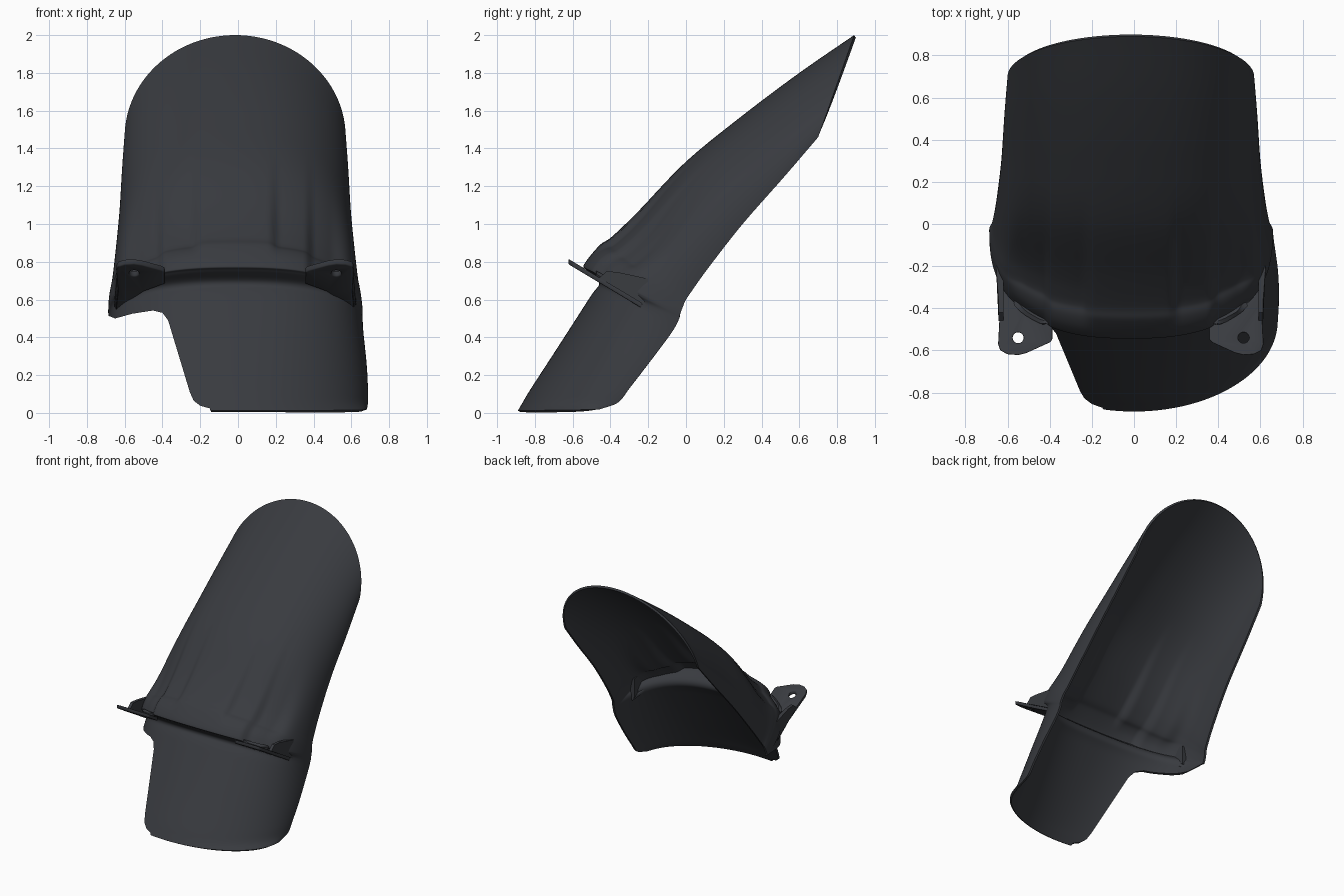
import bpy, bmesh, math

if "Cube" in bpy.data.objects:
    bpy.data.objects.remove(bpy.data.objects["Cube"])

mat = bpy.data.materials.new("dark_plastic")
mat.diffuse_color = (0.04, 0.043, 0.05, 1)
mat.use_nodes = True
mat.node_tree.nodes["Principled BSDF"].inputs["Base Color"].default_value = mat.diffuse_color


def make_object(name, verts, faces):
    me = bpy.data.meshes.new(name)
    me.from_pydata(verts, [], faces)
    ob = bpy.data.objects.new(name, me)
    bpy.context.collection.objects.link(ob)
    me.materials.append(mat)
    return ob


def prism(name, low, high):
    """Solid between two matching outlines."""
    n = len(low)
    faces = [list(range(n))[::-1], list(range(n, 2 * n))]
    faces += [(i, (i + 1) % n, (i + 1) % n + n, i + n) for i in range(n)]
    ob = make_object(name, low + high, faces)
    bm = bmesh.new()
    bm.from_mesh(ob.data)
    bmesh.ops.recalc_face_normals(bm, faces=bm.faces)
    bm.to_mesh(ob.data)
    bm.free()
    return ob


def cut(ob, cutter):
    cutter.hide_render = True
    m = ob.modifiers.new("cut", 'BOOLEAN')
    m.operation, m.solver, m.object = 'DIFFERENCE', 'EXACT', cutter


def finish(ob, angle=35):
    bpy.ops.object.select_all(action='DESELECT')
    ob.select_set(True)
    bpy.context.view_layer.objects.active = ob
    bpy.ops.object.convert(target='MESH')
    bpy.ops.object.shade_smooth_by_angle(angle=math.radians(angle))


def smooth(a, b, x):
    t = min(1, max(0, (x - a) / (b - a)))
    return t * t * (3 - 2 * t)


# Fender sections: crown y,z, side edge y,z, half width, centre x, roundness
stations = [
    (.89, 2.0, .70, 1.46, .585, -.015, 2.0),
    (.60, 1.80, .52, 1.25, .60, -.015, 2.1),
    (.30, 1.575, .30, 1.0, .615, -.015, 2.2),
    (0, 1.33, .12, .77, .637, -.015, 2.3),
    (-.25, 1.07, .02, .63, .655, -.015, 2.4),
    (-.39, .935, -.005, .59, .665, -.015, 2.5),
    (-.46, .885, -.015, .565, .67, -.015, 2.5),
    (-.54, .785, -.025, .54, .673, -.014, 2.5),
    (-.525, .755, -.032, .52, .673, -.013, 2.5),
    (-.46, .69, -.04, .49, .67, -.01, 2.4),
    (-.51, .61, -.08, .42, .672, -.008, 2.3),
    (-.69, .33, -.20, .26, .683, -.002, 2.1),
    (-.82, .13, -.30, .13, .688, 0, 2.0),
    (-.865, .055, -.36, .055, .688, 0, 2.0),
    (-.89, .012, -.46, .018, .682, 0, 2.0),
]


def station(v):
    """Catmull-Rom blend through the sections."""
    i = min(int(v), len(stations) - 2)
    t = v - i
    p1, p2 = stations[i], stations[i + 1]
    p0 = stations[i - 1] if i else [2 * a - b for a, b in zip(p1, p2)]
    p3 = stations[i + 2] if i + 2 < len(stations) else [2 * b - a for a, b in zip(p1, p2)]
    return [b + .5 * t * (c - a + t * (2 * a - 5 * b + 4 * c - d + t * (3 * (b - c) + d - a)))
            for a, b, c, d in zip(p0, p1, p2, p3)]


# Fender shell with raised centre pad and side ridges
steps, nu = 10, 121
rows = (len(stations) - 1) * steps + 1
verts = []
for r in range(rows):
    v = r / steps
    cy, cz, ey, ez, w, cx, p = station(v)
    pad = .028 * smooth(2.4, 4.6, v) * (1 - smooth(5.4, 6.6, v))
    ridge = .03 * smooth(2.2, 5, v) * (1 - smooth(7, 8, v))
    for j in range(nu):
        a = math.pi * (j / (nu - 1) - .5)
        x = math.copysign(abs(math.sin(a)) ** (2 / p), a) * w
        d = 1 - max(0, math.cos(a)) ** (2 / p)
        side = 1 - smooth(.5, .63, abs(x))
        sink = pad * smooth(.18, .235, abs(x)) * side
        sink += ridge * smooth(.37, .42, abs(x)) * side
        verts.append((cx + x, cy + (ey - cy) * d + sink * .72, cz + (ez - cz) * d - sink * .69))
faces = []
for r in range(rows - 1):
    for j in range(nu - 1):
        k = r * nu + j
        faces.append((k, k + nu, k + nu + 1, k + 1))
shell = make_object("fender_shell", verts, faces)
sol = shell.modifiers.new("thickness", 'SOLIDIFY')
sol.thickness, sol.offset = .016, -1

# Cutaway of the lower left side
notch = [(-.85, .50), (-.68, .512), (-.65, .50), (-.56, .525), (-.45, .542), (-.40, .53),
         (-.37, .49), (-.255, .11), (-.235, .065), (-.20, .038), (-.15, .024), (-.1, -.1), (-.85, -.1)]
notch_cutter = prism("notch_cutter", [(x, -1.2, z) for x, z in notch], [(x, 1.2, z) for x, z in notch])
cut(shell, notch_cutter)
finish(shell)

# Mounting brackets, mirrored about the fender centre line
tab = [(-.635, -.38), (-.645, -.57), (-.635, -.60), (-.60, -.618), (-.55, -.622), (-.51, -.612),
       (-.40, -.562), (-.388, -.55), (-.386, -.45), (-.50, -.38), (-.59, -.28), (-.635, -.2), (-.648, -.2)]
web = [(-.46, .715), (-.42, .75), (-.36, .745), (-.2, .71), (-.2, .56)]
cutters = [notch_cutter]
for name, sx in (("left", 1), ("right", -1)):
    def mx(x):
        return x if sx == 1 else -.03 - x

    def plate_z(y):
        return .815 - .6 * (y + .622)

    plate = prism(name + "_bracket", [(mx(x), y, plate_z(y) - .028) for x, y in tab],
                  [(mx(x), y, plate_z(y)) for x, y in tab])
    bpy.ops.mesh.primitive_cylinder_add(vertices=24, radius=.026, depth=.4,
                                        location=(mx(-.55), -.54, .75))
    hole = bpy.context.object
    hole.name = name + "_hole_cutter"
    cut(plate, hole)
    cutters.append(hole)
    bev = plate.modifiers.new("round", 'BEVEL')
    bev.width, bev.segments, bev.limit_method = .005, 2, 'ANGLE'
    finish(plate)
    # Gusset joining the bracket to the side wall
    gusset = prism(name + "_bracket_gusset",
                   [(mx(-.643 if y < -.3 else -.655), y, z) for y, z in web],
                   [(mx(-.62), y, z) for y, z in web])
    finish(gusset)

for c in cutters:
    bpy.data.objects.remove(c, do_unlink=True)
